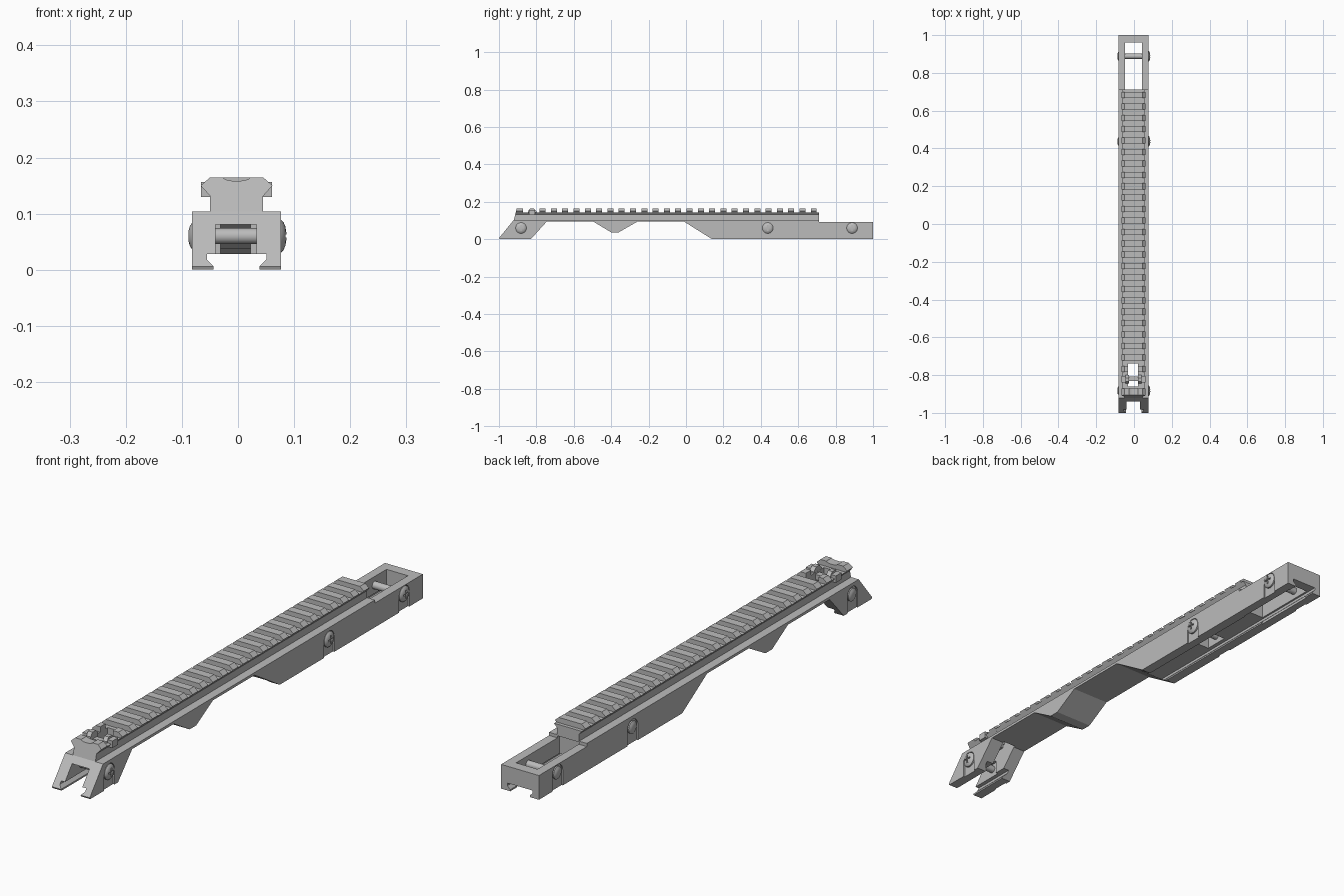
import bpy, bmesh, math
from mathutils import Matrix

if "Cube" in bpy.data.objects:
    bpy.data.objects.remove(bpy.data.objects["Cube"])

CX = -0.0025          # centre line of the mount
BOLT_Z = 0.06
BOLTS = (-0.882, 0.437, 0.888)

grey = bpy.data.materials.new("machined_grey")
grey.use_nodes = True
grey.diffuse_color = (0.5, 0.5, 0.5, 1)
grey.node_tree.nodes["Principled BSDF"].inputs["Base Color"].default_value = (0.5, 0.5, 0.5, 1)


def finish(name, bm):
    bmesh.ops.recalc_face_normals(bm, faces=bm.faces)
    mesh = bpy.data.meshes.new(name)
    bm.to_mesh(mesh)
    bm.free()
    mesh.materials.append(grey)
    ob = bpy.data.objects.new(name, mesh)
    bpy.context.collection.objects.link(ob)
    return ob


def prism(name, near, far):
    """Solid between two matching outlines."""
    bm = bmesh.new()
    a = [bm.verts.new(p) for p in near]
    b = [bm.verts.new(p) for p in far]
    bm.faces.new(a)
    bm.faces.new(b)
    for i in range(len(a)):
        j = (i + 1) % len(a)
        bm.faces.new((a[i], a[j], b[j], b[i]))
    return finish(name, bm)


def along_x(name, pts, x0, x1):
    return prism(name, [(x0, y, z) for y, z in pts], [(x1, y, z) for y, z in pts])


def along_y(name, half, y0, y1, slant=0.0):
    """Extrude a mirrored half outline; slant leans the front end back."""
    pts = half + [(-x, z) for x, z in reversed(half)]
    return prism(name, [(CX + x, y0 + slant * (z - 0.104), z) for x, z in pts],
                 [(CX + x, y1, z) for x, z in pts])


def box(name, x0, x1, y0, y1, z0, z1):
    return along_x(name, [(y0, z0), (y1, z0), (y1, z1), (y0, z1)], x0, x1)


def cut(ob, cutters):
    for c in cutters:
        m = ob.modifiers.new("cut", 'BOOLEAN')
        m.operation, m.solver, m.object = 'DIFFERENCE', 'EXACT', c
        bpy.context.view_layer.update()
        dg = bpy.context.evaluated_depsgraph_get()
        mesh = bpy.data.meshes.new_from_object(ob.evaluated_get(dg))
        ob.modifiers.clear()
        ob.data = mesh
        bpy.data.objects.remove(c)


def lathe_x(name, profile, y, z):
    """Turn (x, radius) points around an axis along x."""
    bm = bmesh.new()
    vs = [bm.verts.new((x, r, 0)) for x, r in profile]
    es = [bm.edges.new(p) for p in zip(vs, vs[1:])]
    bmesh.ops.spin(bm, geom=vs + es, cent=(0, 0, 0), axis=(1, 0, 0),
                   angle=math.tau, steps=32, use_merge=True)
    bmesh.ops.remove_doubles(bm, verts=bm.verts, dist=1e-5)
    bmesh.ops.transform(bm, matrix=Matrix.Translation((0, y, z)), verts=bm.verts)
    return finish(name, bm)


def smooth(ob):
    bpy.ops.object.select_all(action='DESELECT')
    ob.select_set(True)
    bpy.context.view_layer.objects.active = ob
    bpy.ops.object.shade_smooth_by_angle(angle=math.radians(30))


# Body: side outline with front foot, middle bump and long rear foot
outline = [(-0.997, 0), (-0.83, 0), (-0.745, 0.094), (-0.495, 0.094), (-0.4, 0.037),
           (-0.36, 0.037), (-0.26, 0.094), (-0.01, 0.094), (0.14, 0), (1, 0),
           (1, 0.092), (0.712, 0.092), (0.712, 0.104), (-0.92, 0.104), (-1, 0.006)]
body = along_x("mount_body", outline, -0.082, 0.077)

# Dovetail channel, rear window, pin pockets and sight slot
cutters = [
    along_y("dovetail_cut", [(0.041, -0.02), (0.041, 0.006), (0.053, 0.018), (0.053, 0.028)], -1.1, 1.1),
    box("window_cut", -0.048, 0.042, 0.7, 0.96, -0.05, 0.2),
    box("front_pocket_cut", -0.04, 0.033, -1.1, -0.85, 0.02, 0.081),
    box("middle_pocket_cut", -0.04, 0.033, 0.39, 0.485, 0.02, 0.081),
    box("sight_slot_cut", -0.031, 0.022, -0.86, -0.738, -0.05, 0.2),
]
# Shallow bolt recesses, round above and open below
r = 0.031
arch = [(r * math.cos(a), r * math.sin(a)) for a in (math.pi * i / 16 for i in range(17))]
for y in BOLTS:
    u = [(y + r, -0.01)] + [(y + a, BOLT_Z + b) for a, b in arch] + [(y - r, -0.01)]
    cutters.append(along_x("recess_cut", u, 0.071, 0.1))
    cutters.append(along_x("recess_cut", u, -0.1, -0.077))
cut(body, cutters)

# Rail core and its slot for the sight
rail = along_y("rail_core", [(0.047, 0.1), (0.047, 0.131), (0.0586, 0.144)], -0.92, 0.712, 0.25)
cut(rail, [box("sight_slot_cut", -0.031, 0.022, -0.86, -0.738, 0.05, 0.2)])

# Cross teeth at even pitch
tooth = [(0.047, 0.131), (0.064, 0.15), (0.048, 0.164)]
for i in range(25):
    y = 0.683 - i * 0.0604
    t = along_y("rail_tooth", tooth, y - 0.016, y + 0.016)
    if y < -0.72:
        cut(t, [box("tooth_slot_cut", -0.031, 0.022, -0.86, -0.738, 0.1, 0.2)])

# Front end block with a shallow sighting groove
front = along_y("rail_front_block", tooth, -0.92, -0.872, 0.25)
groove = [(0.024 * math.cos(a), 0.165 - 0.007 * math.sin(a))
          for a in (math.pi / 2 * i / 6 for i in range(6))]
cut(front, [along_y("groove_cut", [(0.024, 0.18)] + groove, -1, -0.8)])

# Sight: crossbar and two pointed posts
box("sight_crossbar", -0.035, 0.026, -0.832, -0.808, 0.118, 0.138)
for side in (-1, 1):
    x = CX + side * 0.034
    along_x("sight_post", [(-0.845, 0.13), (-0.8, 0.13), (-0.8, 0.15), (-0.814, 0.164),
                           (-0.834, 0.164), (-0.845, 0.15)], x - 0.009, x + 0.009)
    x = CX + side * 0.053
    along_x("sight_ear", [(-0.84, 0.13), (-0.806, 0.13), (-0.806, 0.156), (-0.84, 0.156)],
            x - 0.01, x + 0.01)

# Cross bolts: domed head with a cross slot, shaft and rounded tail
for y in BOLTS:
    head = lathe_x("bolt_head", [(0.07, 0), (0.07, 0.029), (0.077, 0.029), (0.081, 0.025),
                                 (0.0845, 0.017), (0.086, 0.008), (0.0865, 0)], y, BOLT_Z)
    cut(head, [box("slot_cut", 0.08, 0.1, y - a, y + a, BOLT_Z - b, BOLT_Z + b)
               for a, b in ((0.016, 0.003), (0.003, 0.016))])
    smooth(head)
    smooth(lathe_x("bolt_shaft", [(-0.08, 0), (-0.08, 0.014), (0.072, 0.014), (0.072, 0)], y, BOLT_Z))
    smooth(lathe_x("bolt_tail", [(-0.076, 0), (-0.076, 0.024), (-0.082, 0.024), (-0.086, 0.017),
                                 (-0.088, 0.01), (-0.088, 0)], y, BOLT_Z))
